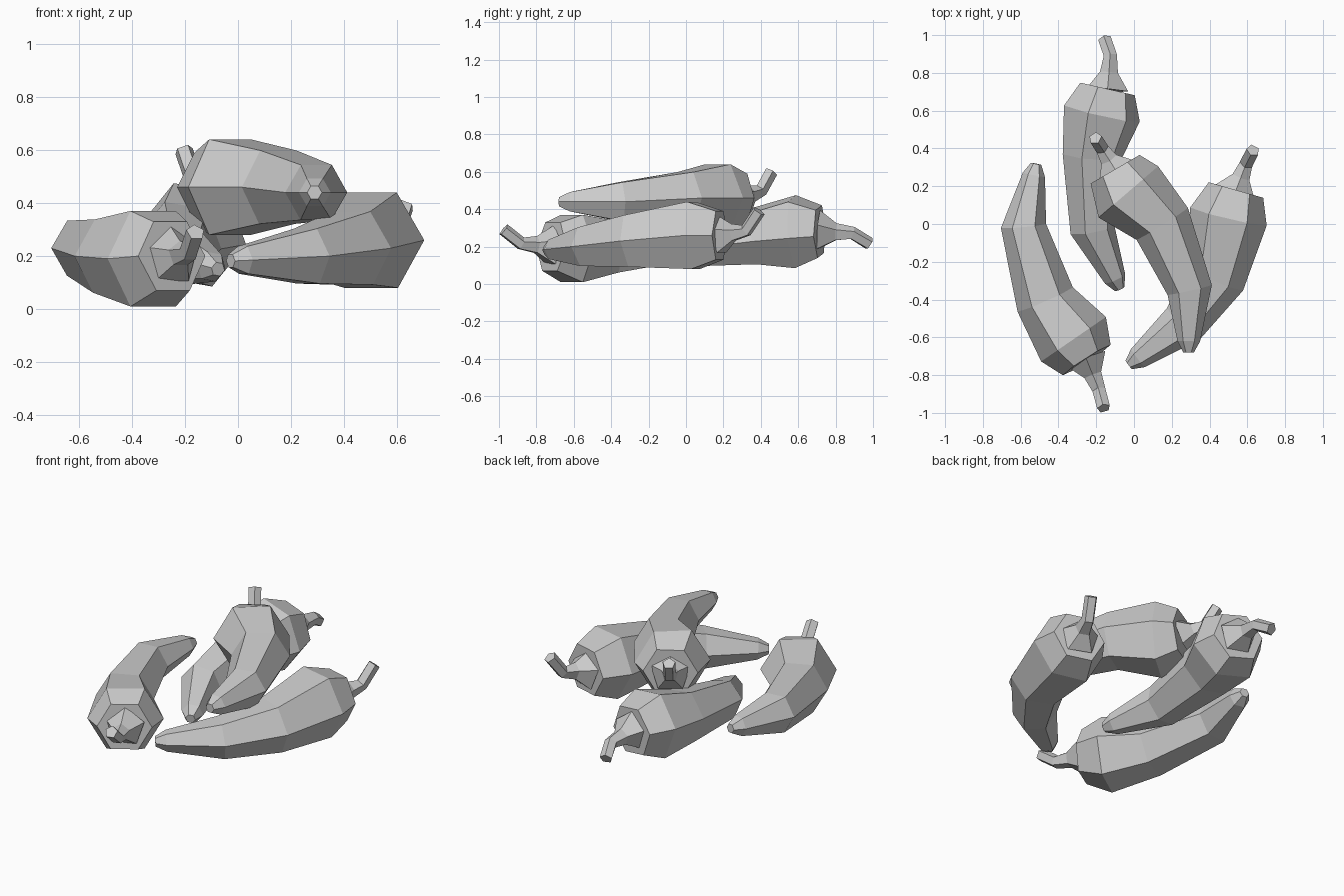
import bpy, bmesh
from math import cos, sin, pi, radians
from mathutils import Vector

if "Cube" in bpy.data.objects:
    bpy.data.objects.remove(bpy.data.objects["Cube"])


def tube(name, pts, radii, sides, roll):
    """Sweep a polygon along a path with one radius per point and flat end caps."""
    bm = bmesh.new()
    rings = []
    for i, (p, r) in enumerate(zip(pts, radii)):
        t = (pts[min(i + 1, len(pts) - 1)] - pts[max(i - 1, 0)]).normalized()
        side = t.cross(Vector((0, 0, 1))).normalized()
        up = side.cross(t)
        angles = [radians(roll) + 2 * pi * k / sides for k in range(sides)]
        rings.append([bm.verts.new(p + r * (side * cos(a) + up * sin(a))) for a in angles])
    for a, b in zip(rings, rings[1:]):
        for k in range(sides):
            j = (k + 1) % sides
            bm.faces.new((a[k], a[j], b[j], b[k]))
    bm.faces.new(rings[0])
    bm.faces.new(rings[-1])
    bmesh.ops.recalc_face_normals(bm, faces=bm.faces)
    me = bpy.data.meshes.new(name)
    bm.to_mesh(me)
    bm.free()
    bpy.context.collection.objects.link(bpy.data.objects.new(name, me))


def pepper(name, roll, body, bend, end):
    """Hexagonal body from shoulder to tip, plus a flared, bent stem."""
    path = [Vector(p) for p in body]
    bend, end = Vector(bend), Vector(end)
    point = path[-1] + (path[-1] - path[-2]).normalized() * 0.06
    tube(name + "_body", path + [point], (.15, .208, .16, .12, .06, .028), 6, roll)
    base = path[0].lerp(bend, -0.03)
    neck = path[0].lerp(bend, 0.5)
    tube(name + "_stem", [base, neck, bend, end], (.115, .05, .037, .036), 5, 18)


pepper("left_pepper", 0,
       [(-.25, -.72, .2), (-.32, -.61, .19), (-.47, -.4, .2), (-.585, -.01, .23), (-.53, .26, .24)],
       (-.185, -.88, .215), (-.16, -.975, .29))
pepper("back_pepper", 10,
       [(-.14, .715, .28), (-.17, .585, .28), (-.22, .36, .255), (-.22, -.03, .205), (-.1, -.29, .16)],
       (-.125, .89, .27), (-.155, .98, .215))
pepper("right_pepper", 0,
       [(.54, .18, .26), (.5, .04, .26), (.43, -.29, .23), (.26, -.53, .2), (.02, -.71, .185)],
       (.595, .32, .285), (.63, .39, .39))
pepper("top_pepper", 0,
       [(-.1, .29, .46), (-.03, .17, .46), (.15, 0, .46), (.295, -.35, .44), (.29, -.62, .44)],
       (-.17, .4, .5), (-.205, .455, .6))
